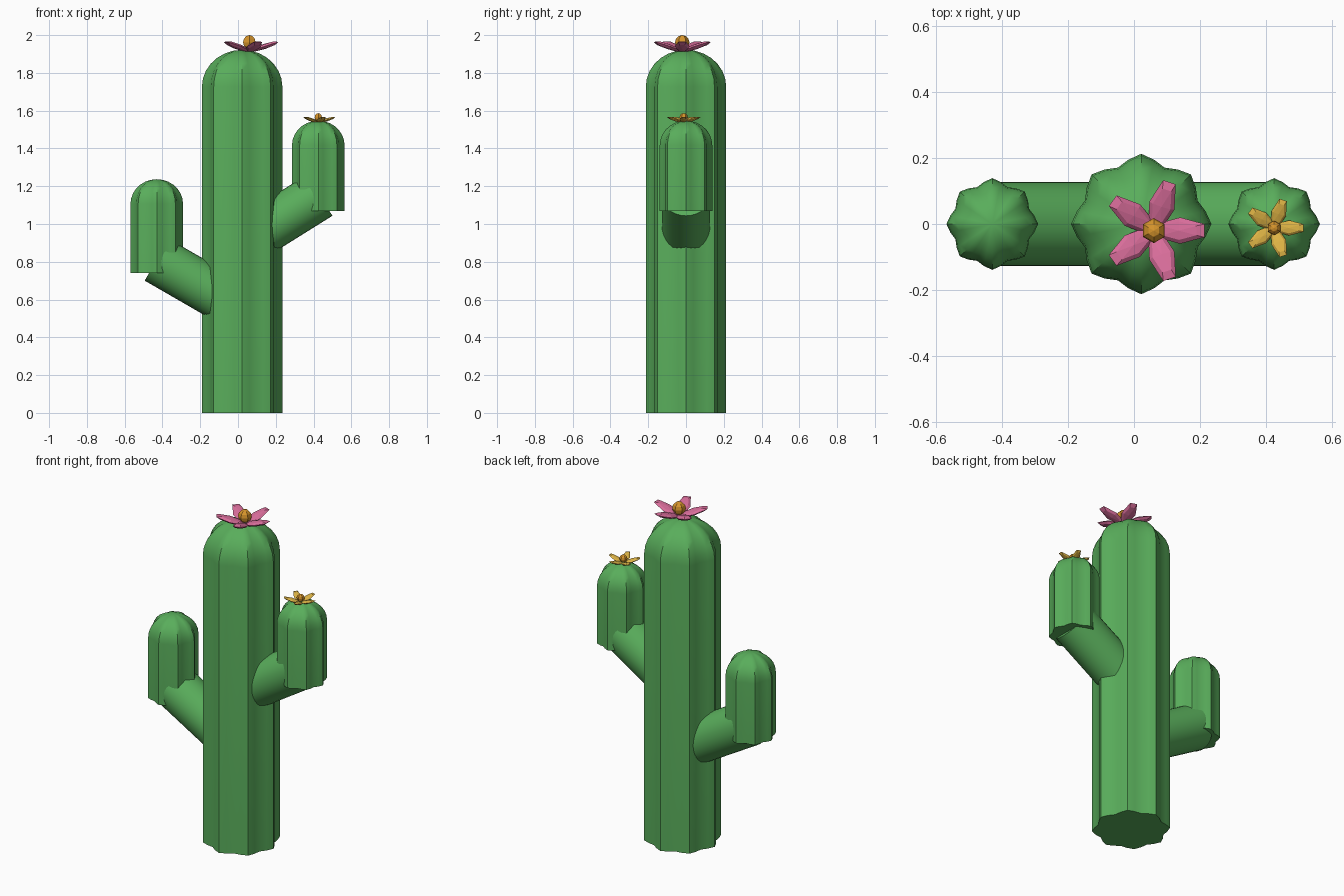
import bpy, bmesh
from math import sin, cos, pi, radians
from mathutils import Matrix, Vector

if "Cube" in bpy.data.objects:
    bpy.data.objects.remove(bpy.data.objects["Cube"])


def material(name, rgb):
    m = bpy.data.materials.new(name)
    m.diffuse_color = (*rgb, 1)
    m.use_nodes = True
    m.node_tree.nodes["Principled BSDF"].inputs["Base Color"].default_value = m.diffuse_color
    return m


GREEN = material("cactus_green", (0.10, 0.42, 0.105))
PINK = material("petal_pink", (0.70, 0.155, 0.33))
YELLOW = material("petal_yellow", (0.74, 0.46, 0.06))
ORANGE = material("flower_orange", (0.68, 0.30, 0.025))


def lathe(name, profile, n, mat, ribs=0, depth=0, phase=0, matrix=None, smooth=True):
    """Revolve (radius, z) points; radius 0 becomes a pole. Optional ribs."""
    bm = bmesh.new()
    rings = []
    for r, z in profile:
        if r < 1e-6:
            rings.append([bm.verts.new((0, 0, z))])
            continue
        ring = []
        for i in range(n):
            a = 2 * pi * i / n + phase
            k = r * (1 + depth * cos(ribs * a))
            ring.append(bm.verts.new((k * cos(a), k * sin(a), z)))
        rings.append(ring)
    for a, b in zip(rings, rings[1:]):
        for i in range(n):
            j = (i + 1) % n
            if len(a) == 1:
                bm.faces.new((a[0], b[j], b[i]))
            elif len(b) == 1:
                bm.faces.new((a[i], a[j], b[0]))
            else:
                bm.faces.new((a[i], a[j], b[j], b[i]))
    # flat end caps
    if len(rings[0]) > 1:
        bm.faces.new(rings[0][::-1])
    if len(rings[-1]) > 1:
        bm.faces.new(rings[-1])
    if matrix:
        bm.transform(matrix)
    bmesh.ops.recalc_face_normals(bm, faces=bm.faces)
    me = bpy.data.meshes.new(name)
    bm.to_mesh(me)
    bm.free()
    me.materials.append(mat)
    ob = bpy.data.objects.new(name, me)
    bpy.context.collection.objects.link(ob)
    if smooth:
        bpy.ops.object.select_all(action='DESELECT')
        bpy.context.view_layer.objects.active = ob
        ob.select_set(True)
        bpy.ops.object.shade_smooth_by_angle(angle=radians(40))
    return ob


def column(name, x, z0, z1, r, dome):
    """Ribbed upright stem with a domed top."""
    steps = 7
    prof = [(r, z0)]
    for i in range(steps + 1):
        t = pi / 2 * i / steps
        prof.append((r * cos(t) if i < steps else 0, z1 - dome + dome * sin(t)))
    lathe(name, prof, 32, GREEN, ribs=8, depth=0.07,
          matrix=Matrix.Translation((x, 0, 0)))


def elbow(name, end, angle, side, length=0.42, r=0.128):
    """Sloping round tube from inside the trunk to the arm."""
    d = Vector((side * cos(angle), 0, sin(angle)))
    rot = d.to_track_quat('Z', 'Y').to_matrix().to_4x4()
    lathe(name, [(r, -length), (r, 0)], 32, GREEN,
          matrix=Matrix.Translation(end) @ rot)


def ball_profile(rings):
    return [(0 if i in (0, rings) else sin(pi * i / rings), -cos(pi * i / rings))
            for i in range(rings + 1)]


def flower(name, x, y, z, s, mat):
    """Five tilted low-poly petals round a small ball."""
    base = Matrix.Translation((x, y, z)) @ Matrix.Scale(s, 4)
    for k in range(5):
        m = (base @ Matrix.Rotation(2 * pi * k / 5, 4, 'Z')
             @ Matrix.Translation((0.08, 0, 0))
             @ Matrix.Rotation(radians(-18), 4, 'Y')
             @ Matrix.Diagonal((0.09, 0.04, 0.014, 1)))
        lathe(f"{name}_petal_{k + 1}", ball_profile(4), 6, mat,
              phase=pi / 6, matrix=m, smooth=False)
    m = base @ Matrix.Translation((0, 0, 0.022)) @ Matrix.Scale(0.038, 4)
    lathe(f"{name}_centre", ball_profile(6), 6, ORANGE,
          phase=pi / 6, matrix=m, smooth=False)


# stems
column("trunk", 0.022, 0, 1.922, 0.199, 0.195)
column("right_arm", 0.425, 1.07, 1.547, 0.13, 0.13)
column("left_arm", -0.43, 0.74, 1.237, 0.13, 0.13)

# tubes joining arms to trunk
elbow("right_elbow", (0.432, 0, 1.152), radians(32), 1)
elbow("left_elbow", (-0.43, 0, 0.811), radians(30), -1)

# flowers
flower("top_flower", 0.06, -0.02, 1.94, 1.0, PINK)
flower("arm_flower", 0.425, -0.012, 1.552, 0.58, YELLOW)
